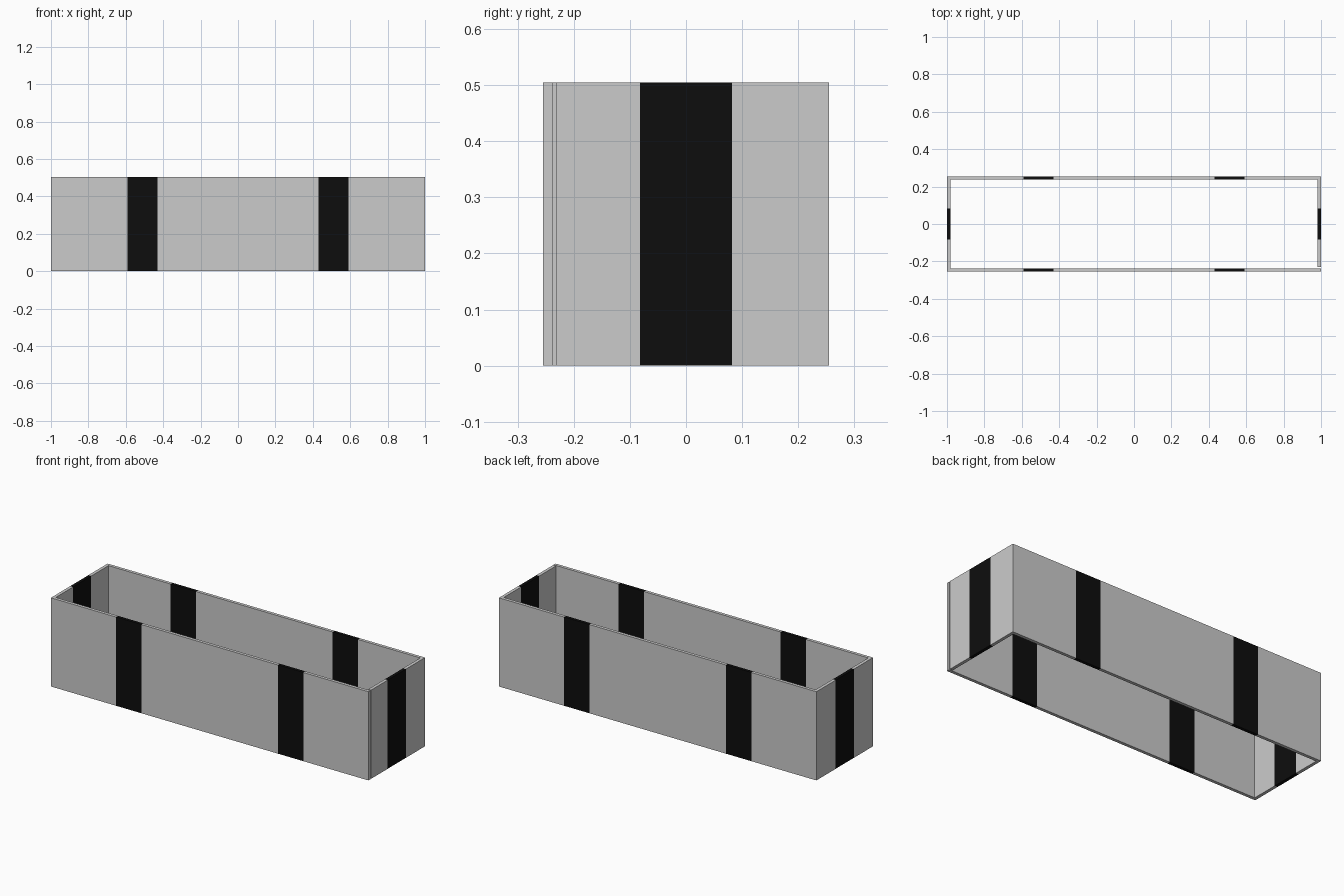
import bpy, bmesh

if "Cube" in bpy.data.objects:
    bpy.data.objects.remove(bpy.data.objects["Cube"])

X, Y, H, T = 1.0, 0.255, 0.505, 0.018   # outer half sizes, height, wall thickness
XI, YI = X - T, Y - T
S0, S1, SE = 0.43, 0.59, 0.082          # stripe limits on long and short walls
GAP_END = -0.231                        # right wall stops just short of the front wall

black = bpy.data.materials.new("black")
black.diffuse_color = (0.004, 0.004, 0.004, 1)
black.use_nodes = True
black.node_tree.nodes["Principled BSDF"].inputs["Base Color"].default_value = black.diffuse_color


def panel(name, pairs, mat=None, cap_start=False, cap_end=False):
    """Upright wall strip through (outer, inner) plan points."""
    bm = bmesh.new()
    rows = [[bm.verts.new((p[0], p[1], z)) for p, z in
             ((o, 0), (i, 0), (i, H), (o, H))] for o, i in pairs]
    for a, b in zip(rows, rows[1:]):
        for k in range(4):
            n = (k + 1) % 4
            bm.faces.new((a[k], a[n], b[n], b[k]))
    if cap_start:
        bm.faces.new(rows[0][::-1])
    if cap_end:
        bm.faces.new(rows[-1])
    # the plan path runs clockwise with the outer point first
    me = bpy.data.meshes.new(name)
    bm.to_mesh(me)
    bm.free()
    if mat:
        me.materials.append(mat)
    bpy.context.collection.objects.link(bpy.data.objects.new(name, me))


# Plan points on each wall and at the mitred corners
def front(x): return ((x, -Y), (x, -YI))
def back(x): return ((x, Y), (x, YI))
def left(y): return ((-X, y), (-XI, y))
def right(y): return ((X, y), (XI, y))


front_left = ((-X, -Y), (-XI, -YI))
back_left = ((-X, Y), (-XI, YI))
back_right = ((X, Y), (XI, YI))

# Grey walls, wrapping round the three joined corners
panel("front_wall_end", [front(X), front(S1)], cap_start=True)
panel("front_wall_middle", [front(S0), front(-S0)])
panel("front_left_corner", [front(-S1), front_left, left(-SE)])
panel("back_left_corner", [left(SE), back_left, back(-S1)])
panel("back_wall_middle", [back(-S0), back(S0)])
panel("back_right_corner", [back(S1), back_right, right(SE)])
panel("right_wall_end", [right(-SE), right(GAP_END)], cap_end=True)

# Black stripes, full wall thickness
panel("front_right_stripe", [front(S1), front(S0)], black)
panel("front_left_stripe", [front(-S0), front(-S1)], black)
panel("left_stripe", [left(-SE), left(SE)], black)
panel("back_left_stripe", [back(-S1), back(-S0)], black)
panel("back_right_stripe", [back(S0), back(S1)], black)
panel("right_stripe", [right(SE), right(-SE)], black)
